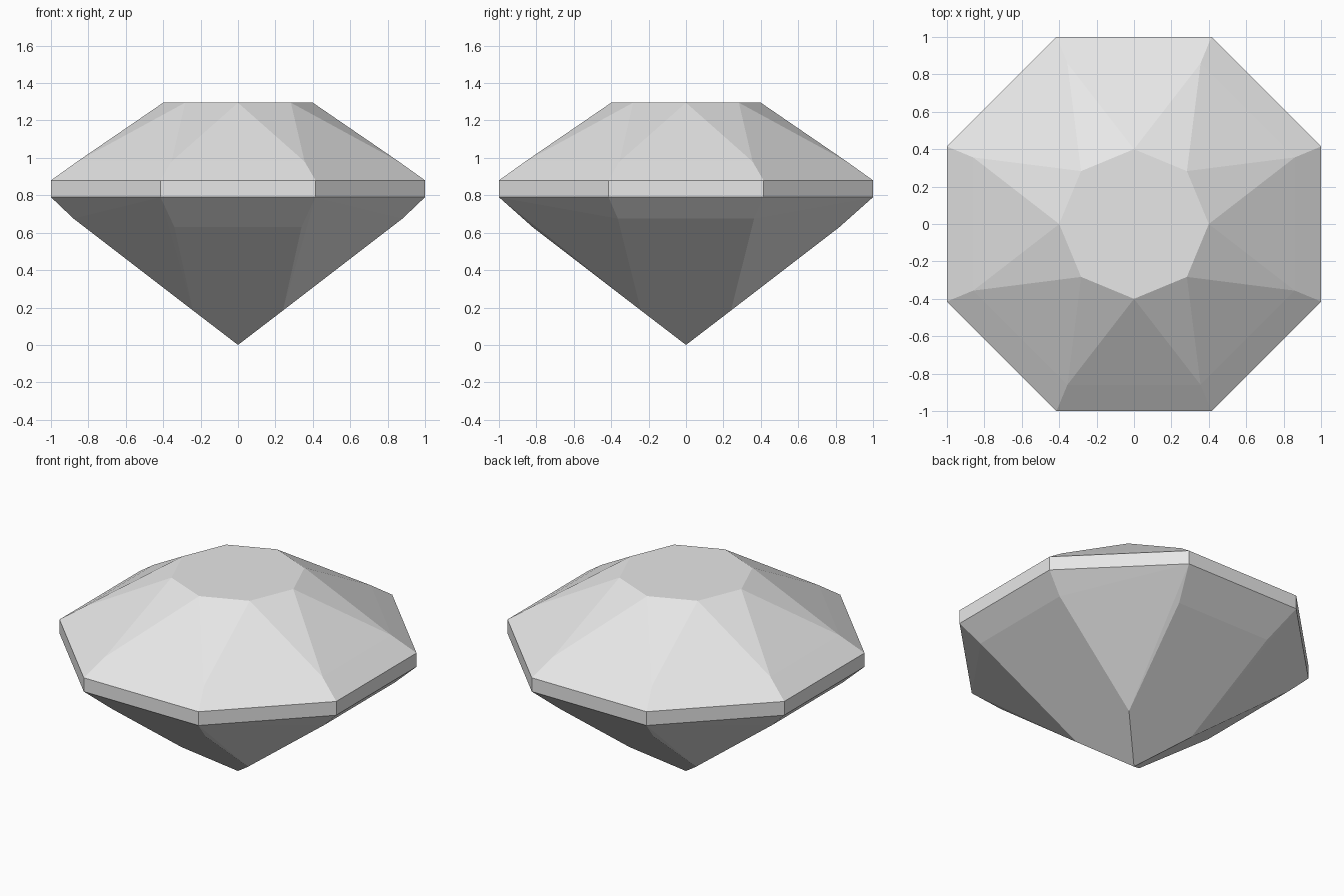
import bpy, bmesh, math

cube = bpy.data.objects.get("Cube")
if cube:
    bpy.data.objects.remove(cube, do_unlink=True)

STEP = math.pi / 4
CORNER = 1 / math.cos(STEP / 2)   # corner distance of an octagon with apothem 1


def polar(radius, angle, z):
    return (radius * math.cos(angle), radius * math.sin(angle), z)


points = [(0, 0, 0)]                                   # pointed tip
for k in range(8):
    flat = k * STEP
    corner = flat + STEP / 2
    points.append(polar(0.4, flat, 1.295))             # table
    points.append(polar(0.86 * CORNER, corner, 0.98))  # upper break facets
    points.append(polar(CORNER, corner, 0.88))         # girdle top
    points.append(polar(CORNER, corner, 0.79))         # girdle bottom
    # Lower break facets sit deeper on the front and back than on the sides
    on_side = abs(math.cos(corner)) > abs(math.sin(corner))
    reach = 0.88 if on_side else 0.82
    points.append(polar(reach * CORNER, corner, 0.768 * reach))
    # Lower ends of the diagonal kite facets
    if k % 2:
        points.append(polar(0.34, flat, 0.184))

# The stone is the convex solid spanned by its facet corners
bm = bmesh.new()
for p in points:
    bm.verts.new(p)
bmesh.ops.convex_hull(bm, input=bm.verts[:])
bmesh.ops.dissolve_limit(bm, angle_limit=math.radians(0.3),
                         verts=bm.verts[:], edges=bm.edges[:])
bmesh.ops.recalc_face_normals(bm, faces=bm.faces[:])
mesh = bpy.data.meshes.new("gemstone")
bm.to_mesh(mesh)
bm.free()

gemstone = bpy.data.objects.new("gemstone", mesh)
bpy.context.collection.objects.link(gemstone)

grey = bpy.data.materials.new("pale_grey")
grey.use_nodes = True
colour = (0.8, 0.8, 0.8, 1)
grey.diffuse_color = colour
grey.node_tree.nodes["Principled BSDF"].inputs["Base Color"].default_value = colour
mesh.materials.append(grey)
